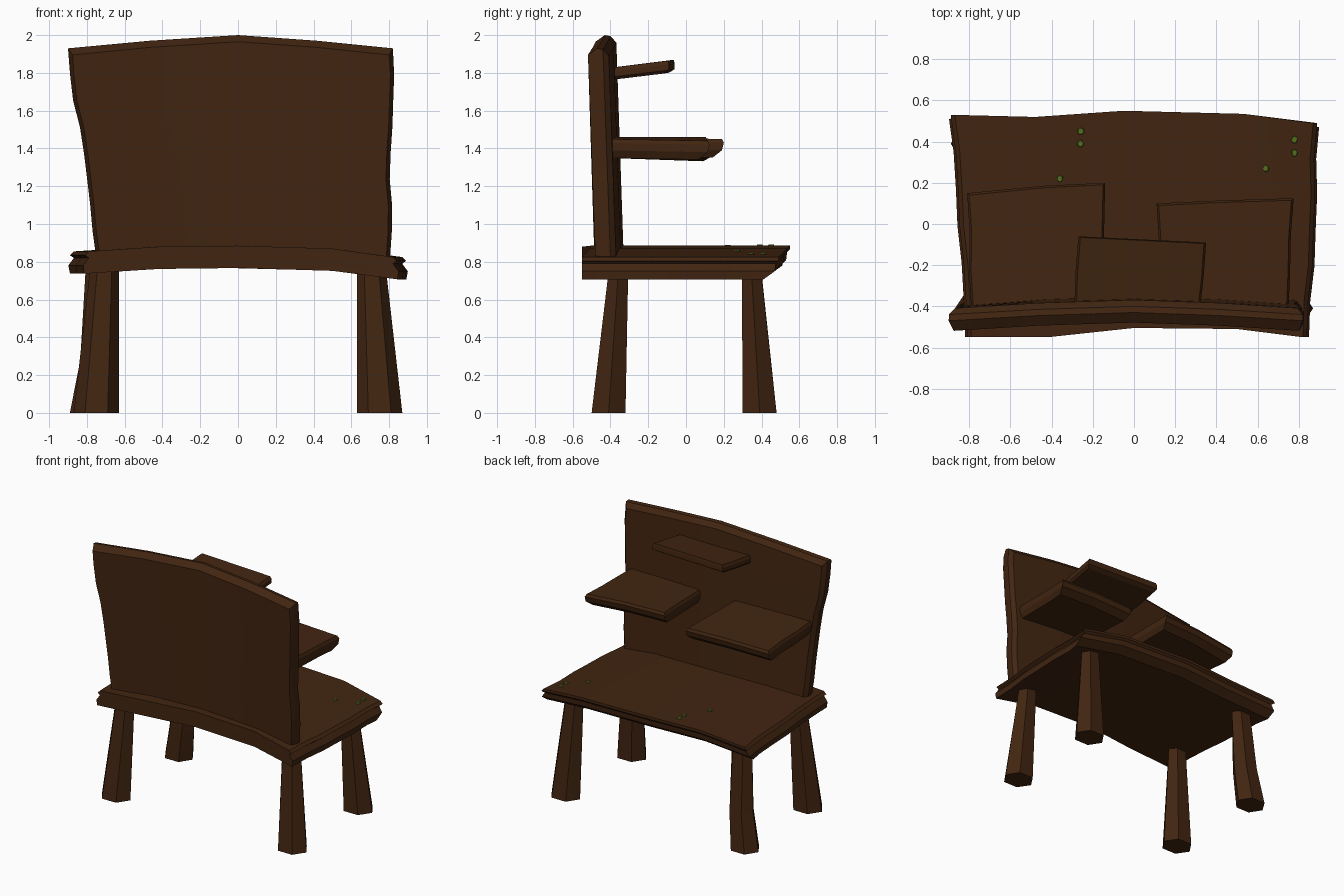
import bpy, bmesh, math, random
from mathutils import Vector as V

if "Cube" in bpy.data.objects:
    bpy.data.objects.remove(bpy.data.objects["Cube"])

random.seed(4)


def material(name, col):
    m = bpy.data.materials.new(name)
    m.diffuse_color = (*col, 1)
    m.use_nodes = True
    m.node_tree.nodes["Principled BSDF"].inputs["Base Color"].default_value = m.diffuse_color
    return m


WOOD = material("dark_brown_wood", (0.054, 0.0185, 0.0055))
MOSS = material("moss_green", (0.085, 0.16, 0.012))


def finish(bm, name, mat):
    bmesh.ops.recalc_face_normals(bm, faces=bm.faces)
    me = bpy.data.meshes.new(name)
    bm.to_mesh(me)
    bm.free()
    ob = bpy.data.objects.new(name, me)
    bpy.context.collection.objects.link(ob)
    me.materials.append(mat)
    bpy.context.view_layer.objects.active = ob
    for o in bpy.context.selected_objects:
        o.select_set(False)
    ob.select_set(True)
    bpy.ops.object.shade_smooth_by_angle(angle=math.radians(25))
    return ob


def slab(name, near, far, depth_dir, layers, rows=2, jitter=0.0):
    """Plank between two edge lines. Layer = depth, end offset, near offset, far offset."""
    bm = bmesh.new()
    n, d = len(near), V(depth_dir)
    wob = [[0 if j in (0, rows - 1) else random.uniform(-jitter, jitter)
            for j in range(rows)] for _ in range(2)]
    grids = []
    for w, end, lo, hi in layers:
        g = []
        for i in range(n):
            a, b = V(near[i]), V(far[i])
            run = (b - a).normalized()
            col = []
            for j in range(rows):
                p = a.lerp(b, j / (rows - 1)) + d * w
                if j == 0:
                    p -= run * lo
                if j == rows - 1:
                    p += run * hi
                if i == 0:
                    p.x -= end + wob[0][j]
                if i == n - 1:
                    p.x += end + wob[1][j]
                col.append(bm.verts.new(p))
            g.append(col)
        grids.append(g)
    for g in (grids[0], grids[-1]):
        for i in range(n - 1):
            for j in range(rows - 1):
                bm.faces.new((g[i][j], g[i + 1][j], g[i + 1][j + 1], g[i][j + 1]))
    rim = ([(i, 0) for i in range(n)] + [(n - 1, j) for j in range(1, rows)]
           + [(i, rows - 1) for i in range(n - 2, -1, -1)]
           + [(0, j) for j in range(rows - 2, 0, -1)])
    for g, h in zip(grids, grids[1:]):
        for (a, b), (c, e) in zip(rim, rim[1:] + rim[:1]):
            bm.faces.new((g[a][b], g[c][e], h[c][e], h[a][b]))
    return finish(bm, name, WOOD)


def leg(name, rings):
    """Six-sided tapered post; ring = x, y, z, radius x, radius y."""
    bm = bmesh.new()
    loops = [[bm.verts.new((x + rx * math.cos(k * math.pi / 3),
                            y + ry * 1.15 * math.sin(k * math.pi / 3), z)) for k in range(6)]
             for x, y, z, rx, ry in rings]
    for a, b in zip(loops, loops[1:]):
        for k in range(6):
            bm.faces.new((a[k], a[k - 1], b[k - 1], b[k]))
    bm.faces.new(loops[0])
    bm.faces.new(loops[-1])
    return finish(bm, name, WOOD)


# arched table top with grooved ends and a slanted rear edge
slab("table_top",
     [(-.80, -.55, .855), (-.42, -.55, .88), (0, -.505, .885), (.5, -.51, .87), (.83, -.55, .825)],
     [(-.88, .53, .855), (-.48, .52, .88), (-.05, .55, .885), (.53, .535, .87), (.88, .49, .825)],
     (0, 0, -1),
     [(0, -.01, 0, 0), (.02, .01, 0, 0), (.035, -.01, 0, -.015), (.075, .02, 0, -.02),
      (.118, .015, 0, -.08)], rows=7, jitter=.012)

# curved upright board, chamfered along the top and sides
slab("back_board",
     [(-.74, -.375, .82), (-.38, -.345, .83), (0, -.33, .83), (.4, -.345, .83), (.795, -.37, .82)],
     [(-.89, -.41, 1.93), (-.47, -.385, 1.97), (0, -.37, 2), (.42, -.385, 1.97), (.81, -.41, 1.93)],
     (0, -1, 0),
     [(0, -.015, 0, -.04), (.03, .01, 0, -.005), (.06, .01, 0, 0), (.11, -.01, 0, -.035)],
     rows=9, jitter=.012)

# three shelves
edge = [(0, -.01, 0, -.01), (.02, .0, 0, 0), (.06, .0, 0, -.01), (.1, -.02, 0, -.06)]
slab("left_shelf",
     [(-.79, -.42, 1.45), (-.47, -.42, 1.46), (-.16, -.42, 1.46)],
     [(-.81, .15, 1.43), (-.45, .185, 1.45), (-.14, .2, 1.45)], (0, 0, -1), edge, 4, .006)
slab("right_shelf",
     [(.13, -.42, 1.46), (.44, -.42, 1.46), (.75, -.42, 1.45)],
     [(.11, .1, 1.46), (.44, .115, 1.46), (.775, .125, 1.44)], (0, 0, -1), edge, 4, .006)
slab("top_shelf",
     [(-.29, -.42, 1.825), (.32, -.42, 1.825)],
     [(-.27, -.06, 1.87), (.35, -.09, 1.865)], (0, 0, -1),
     [(0, -.01, 0, -.005), (.02, 0, 0, 0), (.05, 0, 0, 0), (.065, -.015, 0, -.03)], 3, .005)

# splayed legs; the rear left one is bent
for sx, side in ((-1, "left"), (1, "right")):
    leg(side + "_front_leg", [(sx * .75, -.41, 0, .12, .09), (sx * .705, -.355, .79, .075, .05)])
leg("right_rear_leg", [(.75, .39, 0, .12, .09), (.705, .345, .77, .075, .05)])
leg("left_rear_leg", [(-.775, .39, 0, .115, .09), (-.735, .375, .28, .1, .075),
                      (-.72, .345, .79, .085, .05)])

# small moss patches lying on the table top
for k, (x, y, z) in enumerate([(-.26, .45, .887), (-.26, .39, .887), (-.36, .22, .886),
                               (.78, .41, .842), (.78, .345, .842), (.64, .27, .858)]):
    bm = bmesh.new()
    r = bmesh.ops.create_cone(bm, cap_ends=True, segments=7, radius1=.018, radius2=.015, depth=.008)
    for v in r["verts"]:
        v.co.x *= random.uniform(.7, 1.2)
    bmesh.ops.translate(bm, verts=bm.verts, vec=(x, y, z))
    finish(bm, "moss_patch_%d" % (k + 1), MOSS)
